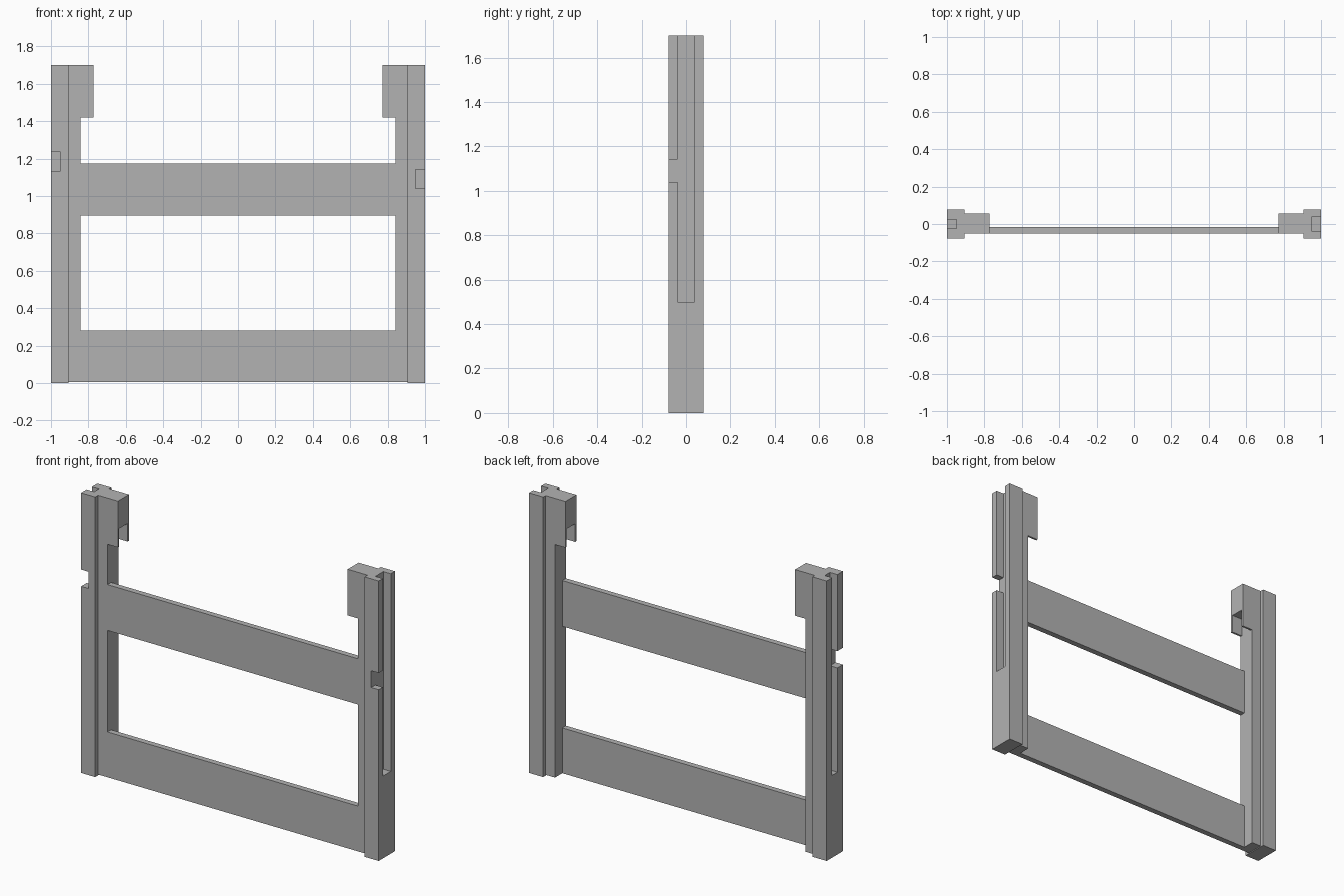
import bpy
import bmesh
from mathutils import Matrix, Vector

if "Cube" in bpy.data.objects:
    bpy.data.objects.remove(bpy.data.objects["Cube"], do_unlink=True)

# One plain grey for the whole frame
grey = bpy.data.materials.new("plain_grey")
grey.use_nodes = True
grey.diffuse_color = (0.45, 0.45, 0.45, 1)
grey.node_tree.nodes["Principled BSDF"].inputs["Base Color"].default_value = grey.diffuse_color


def make_object(name, bm):
    mesh = bpy.data.meshes.new(name)
    bmesh.ops.recalc_face_normals(bm, faces=bm.faces)
    bm.to_mesh(mesh)
    bm.free()
    mesh.materials.append(grey)
    obj = bpy.data.objects.new(name, mesh)
    bpy.context.collection.objects.link(obj)
    return obj


def box(name, xs, ys, zs):
    """Box between two limits on each axis."""
    lo, hi = (Vector(p) for p in zip(sorted(xs), sorted(ys), sorted(zs)))
    bm = bmesh.new()
    bmesh.ops.create_cube(bm, size=1, matrix=Matrix.Translation((lo + hi) / 2)
                          @ Matrix.Diagonal((*(hi - lo), 1)))
    return make_object(name, bm)


def extruded(name, profile, ys):
    """Front outline in x and z, extruded along y."""
    bm = bmesh.new()
    face = bm.faces.new([bm.verts.new((x, ys[0], z)) for x, z in profile])
    out = bmesh.ops.extrude_face_region(bm, geom=[face])
    moved = [v for v in out["geom"] if isinstance(v, bmesh.types.BMVert)]
    bmesh.ops.translate(bm, verts=moved, vec=(0, ys[1] - ys[0], 0))
    return make_object(name, bm)


def cut(obj, *limits):
    """Subtract a box from the object."""
    cutter = box("cutter", *limits)
    cutter.hide_render = True
    mod = obj.modifiers.new("cut", "BOOLEAN")
    mod.operation = "DIFFERENCE"
    mod.solver = "EXACT"
    mod.object = cutter
    bpy.context.view_layer.update()
    graph = bpy.context.evaluated_depsgraph_get()
    mesh = bpy.data.meshes.new_from_object(obj.evaluated_get(graph))
    obj.modifiers.clear()
    obj.data = mesh
    bpy.data.objects.remove(cutter, do_unlink=True)


TOP = 1.7
BASE = 0.005      # the inner parts sit slightly above the posts' feet
POST_IN = 0.905
STRIP_IN = 0.842
HOOK_IN = 0.772
HOOK_Z = 1.42
FRONT, BACK = -0.05, 0.055

# side, s, half width of the groove, bottom of the front notch
for side, s, half, notch in (("left", 1, 0.038, 1.04), ("right", -1, 0.025, 1.133)):
    # Outer post with a long groove and a notch through the front lip
    post = box(side + "_post", (s * POST_IN, s), (-0.078, 0.078), (0, TOP))
    cut(post, (s * 0.95, s * 1.1), (-half, half), (0.5, TOP + 0.1))
    cut(post, (s * 0.95, s * 1.1), (-0.1, 0), (notch, notch + 0.102))

    # Inner strip with the hooked head
    outline = [(POST_IN, BASE), (POST_IN, TOP), (HOOK_IN, TOP),
               (HOOK_IN, HOOK_Z), (STRIP_IN, HOOK_Z), (STRIP_IN, BASE)]
    strip = extruded(side + "_hooked_strip", [(s * x, z) for x, z in outline], (FRONT, BACK))

    # Pocket under the head, leaving thin front and back cheeks
    cut(strip, (s * (HOOK_IN - 0.1), s * STRIP_IN), (FRONT + 0.012, BACK - 0.012),
        (HOOK_Z - 0.1, 1.53))

# Cross rails, flush with the front of the strips
for name, zs in (("lower_rail", (BASE, 0.28)), ("upper_rail", (0.897, 1.175))):
    box(name, (-STRIP_IN, STRIP_IN), (FRONT, -0.015), zs)
